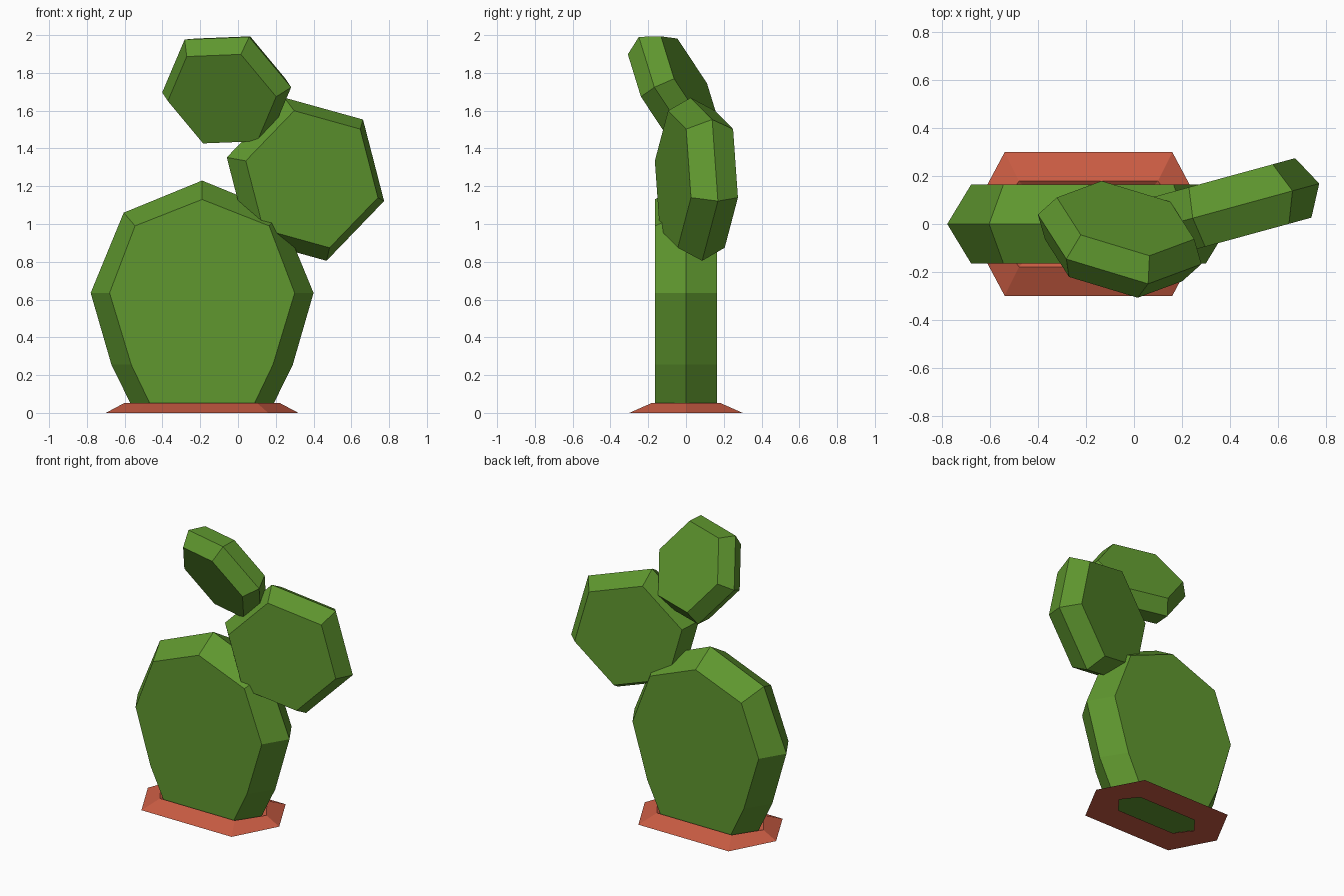
import bpy, bmesh, math
from mathutils import Matrix, Vector

if "Cube" in bpy.data.objects:
    bpy.data.objects.remove(bpy.data.objects["Cube"])


def material(name, rgb):
    m = bpy.data.materials.new(name)
    m.diffuse_color = (*rgb, 1)
    m.use_nodes = True
    m.node_tree.nodes["Principled BSDF"].inputs["Base Color"].default_value = m.diffuse_color
    return m


green = material("cactus green", (0.115, 0.31, 0.028))
clay = material("terracotta", (0.58, 0.105, 0.055))


def build(name, rings, mat, matrix=Matrix(), closed=False):
    """Skin rings of points; cap the ends, or join last ring to first."""
    bm = bmesh.new()
    loops = [[bm.verts.new(matrix @ Vector(p)) for p in r] for r in rings]
    pairs = list(zip(loops, loops[1:]))
    if closed:
        pairs.append((loops[-1], loops[0]))
    else:
        bm.faces.new(loops[0])
        bm.faces.new(loops[-1])
    n = len(loops[0])
    for a, b in pairs:
        for i in range(n):
            j = (i + 1) % n
            bm.faces.new((a[i], a[j], b[j], b[i]))
    bmesh.ops.recalc_face_normals(bm, faces=bm.faces)
    me = bpy.data.meshes.new(name)
    bm.to_mesh(me)
    bm.free()
    me.materials.append(mat)
    ob = bpy.data.objects.new(name, me)
    bpy.context.collection.objects.link(ob)
    return ob


def pad_rings(rim, face, half):
    """Front face, wide rim, back face of a bevelled pad."""
    return [[(x, y, z) for x, z in pts]
            for pts, y in ((face, -half), (rim, 0), (face, half))]


def mirrored(top, side):
    return [top] + side + [(-x, z) for x, z in reversed(side)]


def hex_pad(name, centre, radius, phase, tilt, yaw):
    pts = [(radius * math.cos(math.radians(phase + 60 * i)),
            radius * math.sin(math.radians(phase + 60 * i))) for i in range(6)]
    inner = [(x * 0.84, z * 0.84) for x, z in pts]
    m = (Matrix.Translation(centre)
         @ Matrix.Rotation(math.radians(yaw), 4, 'Z')
         @ Matrix.Rotation(math.radians(tilt), 4, 'X'))
    build(name, pad_rings(pts, inner, radius * 0.288), green, m)


CX = -0.19
shift = Matrix.Translation((CX, 0, 0))

# large bottom pad
rim = mirrored((0, 1.23), [(0.415, 1.06), (0.59, 0.635), (0.48, 0.255), (0.362, 0.015)])
face = mirrored((0, 1.13), [(0.355, 0.99), (0.49, 0.635), (0.375, 0.255), (0.26, 0.015)])
build("lower_pad", pad_rings(rim, face, 0.165), green, shift)

# two smaller hexagonal pads
hex_pad("middle_pad", (0.357, 0.055, 1.237), 0.447, -15, 0, 15.3)
hex_pad("upper_pad", (-0.06, -0.064, 1.71), 0.357, 2.5, 27.6, -15.7)


# hexagonal clay ring around the foot: outer edge, crest, inner edge
def hexagon(mid, flat, y, z):
    return [(mid, 0, z), (flat, y, z), (-flat, y, z),
            (-mid, 0, z), (-flat, -y, z), (flat, -y, z)]


build("base_ring", [hexagon(0.51, 0.35, 0.3, 0),
                    hexagon(0.41, 0.29, 0.18, 0.053),
                    hexagon(0.315, 0.23, 0.11, 0)], clay, shift, closed=True)
